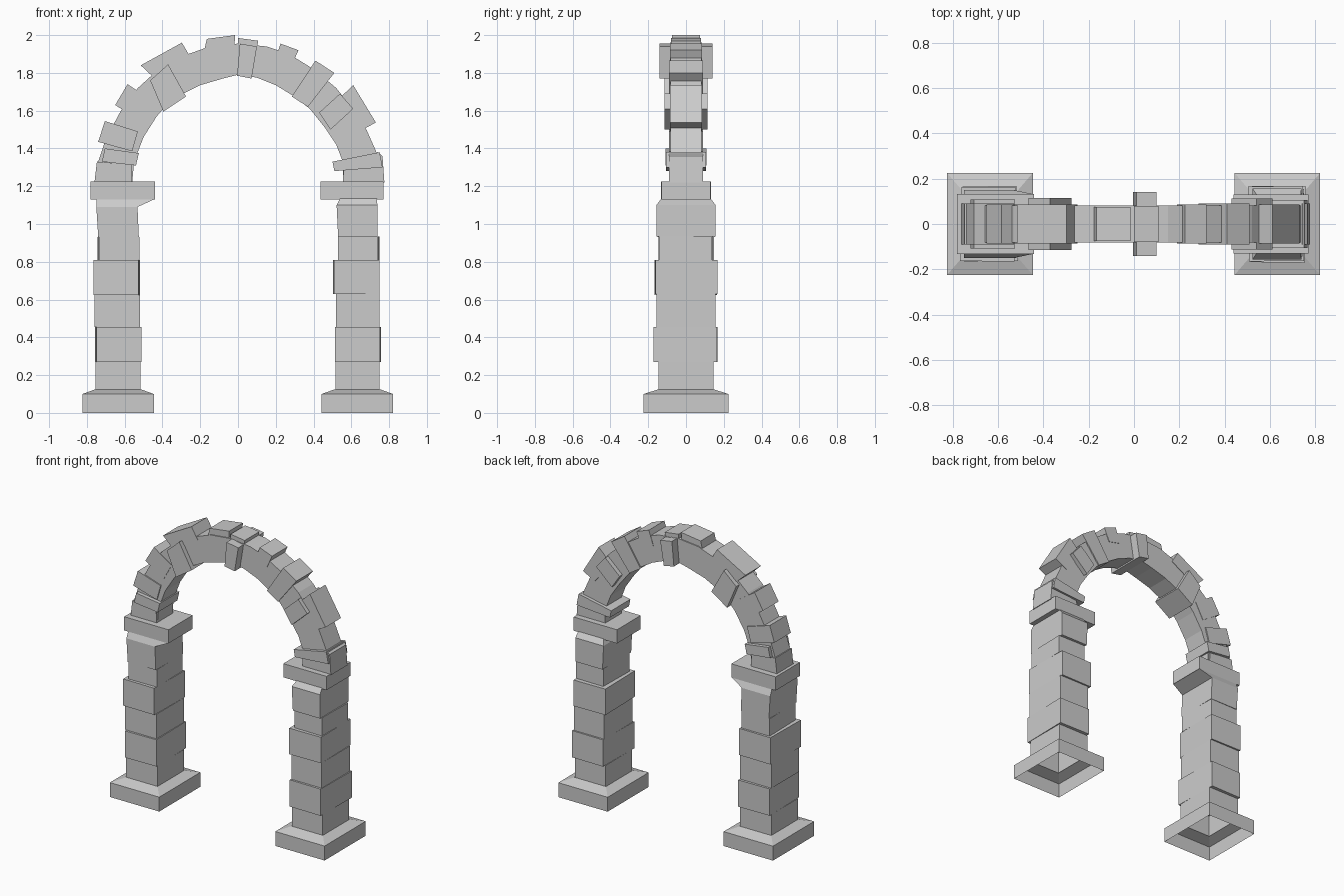
import bpy, bmesh


def finish(name, bm):
    bmesh.ops.recalc_face_normals(bm, faces=bm.faces)
    me = bpy.data.meshes.new(name)
    bm.to_mesh(me)
    bm.free()
    ob = bpy.data.objects.new(name, me)
    bpy.context.collection.objects.link(ob)
    return ob


def loft(name, rings, bottom=True, top=True, skew=0.0):
    """Stack of rectangles (x0, x1, half depth, z); skew turns them slightly."""
    bm = bmesh.new()
    loops = [[bm.verts.new(p) for p in ((x0 + skew, -y, z), (x1 + skew, -y + skew, z),
                                        (x1 - skew, y + skew, z), (x0 - skew, y, z))]
             for x0, x1, y, z in rings]
    for a, b in zip(loops, loops[1:]):
        for i in range(4):
            j = (i + 1) % 4
            bm.faces.new((a[i], a[j], b[j], b[i]))
    if bottom:
        bm.faces.new(loops[0])
    if top:
        bm.faces.new(loops[-1])
    return finish(name, bm)


def prism(name, pts, depth):
    """Front profile (x, z) extruded through y."""
    bm = bmesh.new()
    f = [bm.verts.new((x, -depth, z)) for x, z in pts]
    b = [bm.verts.new((x, depth, z)) for x, z in pts]
    bm.faces.new(f)
    bm.faces.new(b)
    for i in range(len(pts)):
        j = (i + 1) % len(pts)
        bm.faces.new((f[i], f[j], b[j], b[i]))
    return finish(name, bm)


# plinths, hollow below
for side, cx in (("left", -0.635), ("right", 0.632)):
    loft(side + "_plinth",
         [(cx - 0.189, cx + 0.189, 0.225, 0), (cx - 0.189, cx + 0.189, 0.225, 0.10),
          (cx - 0.12, cx + 0.12, 0.145, 0.125)], bottom=False, top=False)

# pier blocks: x0, x1, half depth, z0, z1, skew
left = [(-0.755, -0.515, 0.145, 0.12, 0.27, 0), (-0.753, -0.515, 0.165, 0.27, 0.455, 0.003),
        (-0.76, -0.52, 0.15, 0.455, 0.625, 0), (-0.763, -0.523, 0.163, 0.625, 0.81, -0.003),
        (-0.74, -0.525, 0.145, 0.81, 0.93, 0.003)]
right = [(0.515, 0.75, 0.145, 0.12, 0.27, 0), (0.517, 0.755, 0.168, 0.27, 0.455, -0.003),
         (0.518, 0.75, 0.155, 0.455, 0.63, 0), (0.505, 0.747, 0.165, 0.63, 0.81, 0.003),
         (0.533, 0.745, 0.14, 0.81, 0.935, -0.003)]
for side, blocks in (("left", left), ("right", right)):
    for i, (x0, x1, y, z0, z1, s) in enumerate(blocks):
        loft(f"{side}_pier_block_{i + 1}", [(x0, x1, y, z0), (x0, x1, y, z1)],
             bottom=i > 0, skew=s)

# capitals
loft("left_capital", [(-0.74, -0.525, 0.15, 0.93), (-0.75, -0.532, 0.15, 1.09),
                      (-0.75, -0.445, 0.132, 1.13), (-0.78, -0.44, 0.132, 1.131),
                      (-0.78, -0.44, 0.132, 1.225)])
loft("right_pier_top", [(0.53, 0.738, 0.157, 0.935), (0.522, 0.738, 0.157, 1.10),
                        (0.54, 0.735, 0.13, 1.135)])
loft("right_capital", [(0.438, 0.77, 0.13, 1.13), (0.438, 0.77, 0.13, 1.225)])

# arch ring
outer = [(-0.755, 1.22), (-0.74, 1.33), (-0.70, 1.45), (-0.62, 1.60), (-0.53, 1.72),
         (-0.42, 1.82), (-0.29, 1.89), (-0.15, 1.94), (0, 1.955), (0.15, 1.94),
         (0.27, 1.90), (0.40, 1.82), (0.52, 1.72), (0.60, 1.62), (0.68, 1.50),
         (0.755, 1.33), (0.765, 1.22)]
inner = [(-0.56, 1.22), (-0.55, 1.33), (-0.50, 1.46), (-0.43, 1.57), (-0.37, 1.64),
         (-0.29, 1.69), (-0.2, 1.735), (-0.08, 1.77), (0, 1.79), (0.1, 1.775),
         (0.2, 1.735), (0.29, 1.68), (0.38, 1.61), (0.46, 1.51), (0.52, 1.42),
         (0.555, 1.33), (0.555, 1.22)]
prism("arch_ring", outer + inner[::-1], 0.082)

# stones standing proud of the ring
stones = [
    ([(-0.76, 1.22), (-0.747, 1.33), (-0.565, 1.315), (-0.56, 1.22)], 0.09),
    ([(-0.705, 1.40), (-0.525, 1.375), (-0.54, 1.31), (-0.72, 1.33)], 0.108),
    ([(-0.74, 1.435), (-0.705, 1.545), (-0.53, 1.49), (-0.56, 1.385)], 0.09),
    ([(-0.65, 1.63), (-0.585, 1.74), (-0.45, 1.65), (-0.51, 1.54)], 0.085),
    ([(-0.465, 1.76), (-0.37, 1.845), (-0.275, 1.675), (-0.395, 1.595)], 0.115),
    ([(-0.515, 1.84), (-0.297, 1.96), (-0.25, 1.88), (-0.44, 1.77)], 0.085),
    ([(-0.165, 1.98), (-0.015, 2.0), (-0.03, 1.79), (-0.22, 1.735)], 0.075),
    ([(0.0, 1.985), (0.107, 1.97), (0.09, 1.87), (0.0, 1.88)], 0.08),
    ([(0.01, 1.955), (0.1, 1.94), (0.072, 1.77), (-0.005, 1.785)], 0.14),
    ([(0.225, 1.955), (0.32, 1.92), (0.28, 1.83), (0.19, 1.85)], 0.085),
    ([(0.41, 1.865), (0.51, 1.80), (0.37, 1.62), (0.285, 1.675)], 0.09),
    ([(0.43, 1.59), (0.54, 1.69), (0.61, 1.61), (0.49, 1.50)], 0.113),
    ([(0.61, 1.735), (0.73, 1.537), (0.64, 1.49), (0.51, 1.64)], 0.085),
    ([(0.50, 1.33), (0.55, 1.34), (0.75, 1.38), (0.765, 1.30), (0.51, 1.28)], 0.105),
    ([(0.555, 1.22), (0.775, 1.22), (0.765, 1.36), (0.74, 1.38), (0.56, 1.31)], 0.09),
]
for i, (pts, d) in enumerate(stones):
    prism("keystone" if d == 0.14 else f"arch_stone_{i + 1}", pts, d)
